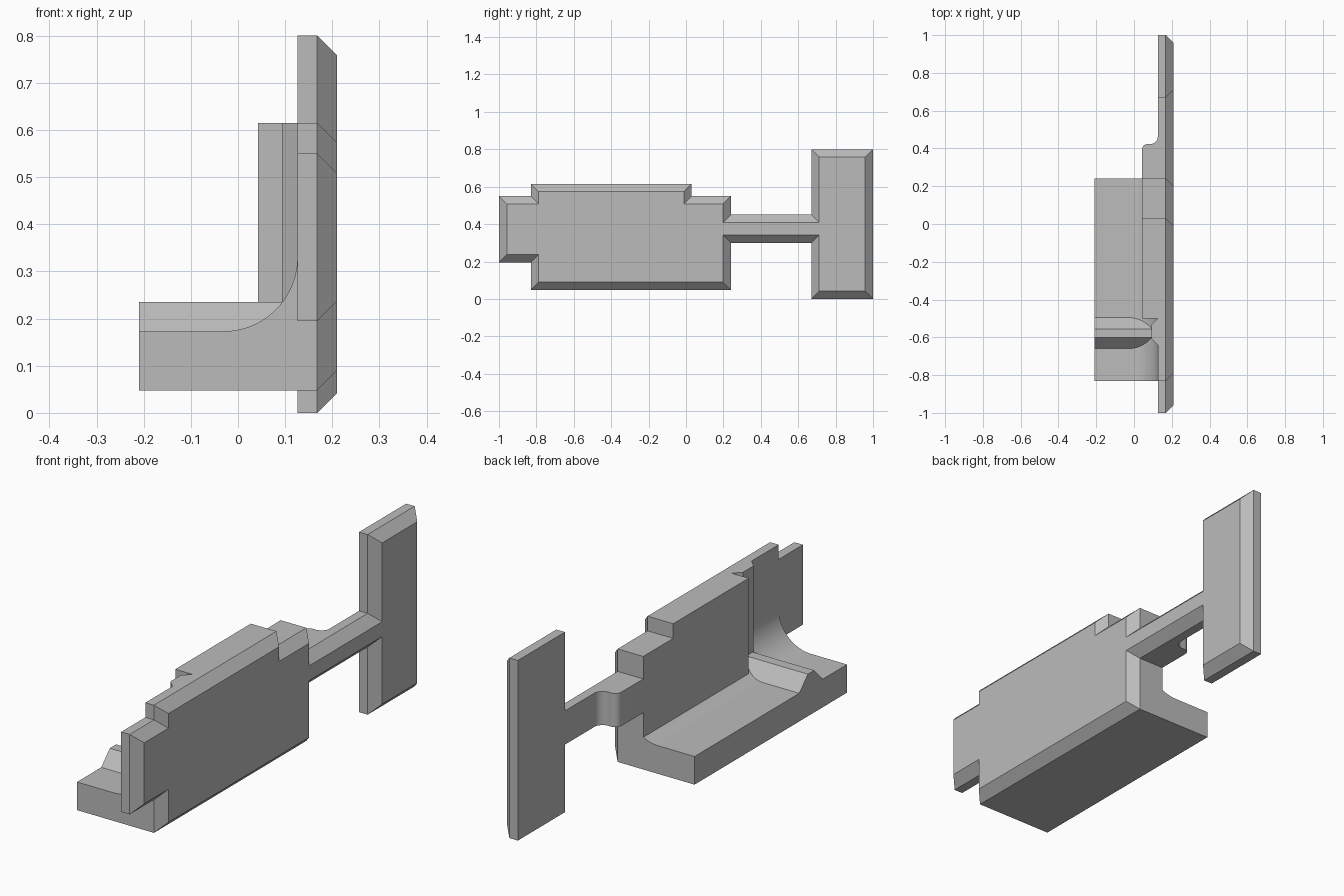
import bpy, bmesh, math
from mathutils import Vector

cube = bpy.data.objects.get("Cube")
if cube:
    bpy.data.objects.remove(cube, do_unlink=True)

grey = bpy.data.materials.new("plain grey")
grey.use_nodes = True
colour = (0.5, 0.5, 0.5, 1)
grey.diffuse_color = colour
grey.node_tree.nodes["Principled BSDF"].inputs["Base Color"].default_value = colour


def loft(name, loops, smooth=False):
    """Solid skinned through matching loops of points, with flat end caps."""
    bm = bmesh.new()
    rings = [[bm.verts.new(p) for p in loop] for loop in loops]
    n = len(rings[0])
    for a, b in zip(rings, rings[1:]):
        for i in range(n):
            j = (i + 1) % n
            bm.faces.new((a[i], a[j], b[j], b[i]))
    bm.faces.new(rings[0])
    bm.faces.new(rings[-1])
    bmesh.ops.recalc_face_normals(bm, faces=bm.faces)
    mesh = bpy.data.meshes.new(name)
    bm.to_mesh(mesh)
    bm.free()
    obj = bpy.data.objects.new(name, mesh)
    bpy.context.collection.objects.link(obj)
    mesh.materials.append(grey)
    if smooth:
        bpy.ops.object.select_all(action="DESELECT")
        obj.select_set(True)
        bpy.context.view_layer.objects.active = obj
        bpy.ops.object.shade_smooth_by_angle(angle=math.radians(30))
    return obj


def along_x(profile, x):
    return [(x, y, z) for y, z in profile]


def along_y(profile, y):
    return [(x, y, z) for x, z in profile]


def along_z(profile, z):
    return [(x, y, z) for x, y in profile]


def inset(profile, d):
    """Mitred inward offset of a counter-clockwise right-angled outline."""
    pts = [Vector(p) for p in profile]
    out = []
    for i, p in enumerate(pts):
        a = (p - pts[i - 1]).normalized()
        b = (pts[(i + 1) % len(pts)] - p).normalized()
        out.append(p + d * Vector((-a.y - b.y, a.x + b.x)))
    return out


OUTER, EDGE, BACK, INNER, LEFT = 0.21, 0.168, 0.126, 0.042, -0.21
BOTTOM, FLOOR, TOP, SHOULDER = 0.048, 0.173, 0.615, 0.55
FRONT, MID, REAR = -0.83, -0.5, 0.24

# Side plate with bevelled outer face: body, neck and tail panel
outline = [(-1, 0.195), (FRONT, 0.195), (FRONT, BOTTOM), (REAR, BOTTOM),
           (REAR, 0.3), (0.67, 0.3), (0.67, 0), (1, 0), (1, 0.8), (0.67, 0.8),
           (0.67, 0.45), (REAR, 0.45), (REAR, SHOULDER), (0.03, SHOULDER),
           (0.03, TOP), (FRONT, TOP), (FRONT, SHOULDER), (-1, SHOULDER)]
loft("side_plate", [along_x(outline, BACK), along_x(outline, EDGE),
                    along_x(inset(outline, OUTER - EDGE), OUTER)])

# Thick wall behind the plate
wall = [(MID, BOTTOM), (REAR, BOTTOM), (REAR, SHOULDER), (0.03, SHOULDER),
        (0.03, TOP), (MID, TOP)]
loft("thick_wall", [along_x(wall, INNER), along_x(wall, BACK)])

# Neck root, rounded down to the thin neck
corner, fillet = 0.03, 0.04
root = [(BACK, REAR), (INNER, REAR)]
for i in range(9):
    t = math.pi / 2 * i / 8
    root.append((INNER + corner * (1 - math.cos(t)), 0.393 + corner * math.sin(t)))
for i in range(9):
    t = math.pi / 2 * i / 8
    root.append((BACK - fillet * (1 - math.sin(t)), 0.423 + fillet * (1 - math.cos(t))))
loft("neck_root", [along_z(root, 0.3), along_z(root, 0.45)], smooth=True)

# Base tray with a concave sweep into the wall
radius = 0.157


def tray(limit):
    start = BACK - radius
    end = math.asin((limit - start) / radius)
    arc = [(start + radius * math.sin(end * i / 20),
            FLOOR + radius * (1 - math.cos(end * i / 20))) for i in range(21)]
    return [(limit, BOTTOM), (LEFT, BOTTOM), (LEFT, FLOOR)] + arc


for name, limit, y0, y1 in (("front_tray", BACK, FRONT, MID),
                            ("rear_tray", INNER, MID, REAR)):
    section = tray(limit)
    loft(name, [along_y(section, y0), along_y(section, y1)], smooth=True)

# Cross ridge on the tray
ridge = [(-0.66, FLOOR), (-0.495, FLOOR), (-0.555, 0.235), (-0.6, 0.235)]
loft("tray_ridge", [along_x(ridge, LEFT), along_x(ridge, 0.098)])

# Upright rib on the wall, in line with the ridge
rib = [(BACK, -0.64), (BACK, MID), (0.093, -0.533), (0.093, -0.607)]
loft("wall_rib", [along_z(rib, 0.19), along_z(rib, TOP)])
